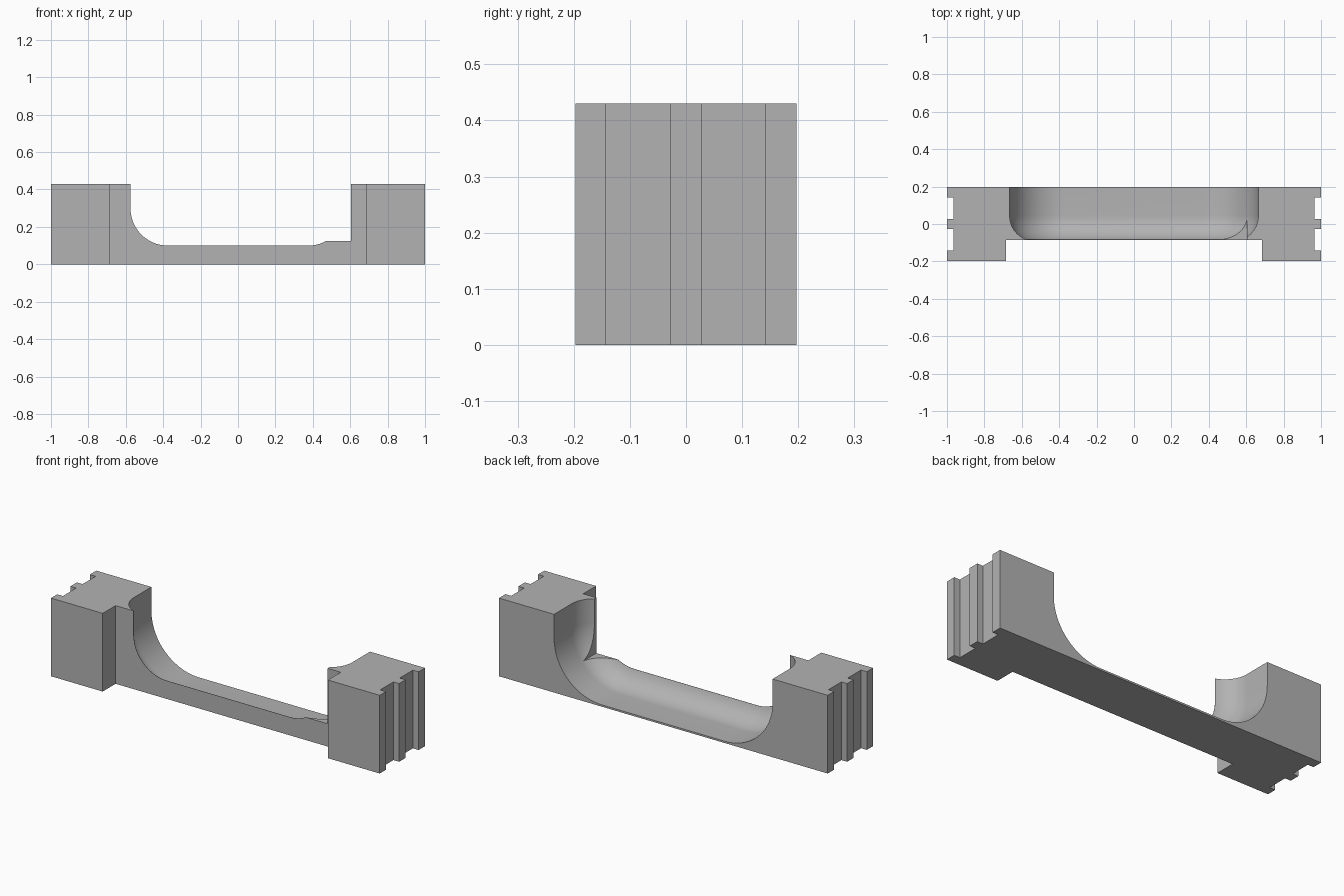
import bpy, bmesh, math

cube = bpy.data.objects.get("Cube")
if cube:
    bpy.data.objects.remove(cube, do_unlink=True)

grey = bpy.data.materials.new("plain grey")
grey.use_nodes = True
colour = (0.45, 0.45, 0.45, 1)
grey.diffuse_color = colour
grey.node_tree.nodes["Principled BSDF"].inputs["Base Color"].default_value = colour

HEIGHT = 0.43
FRONT, BACK = -0.085, 0.197


def loft(name, rings):
    """Closed solid through matching rings of points."""
    bm = bmesh.new()
    loops = [[bm.verts.new(p) for p in ring] for ring in rings]
    for a, b in zip(loops, loops[1:]):
        for i in range(len(a)):
            j = (i + 1) % len(a)
            bm.faces.new((a[i], a[j], b[j], b[i]))
    bm.faces.new(loops[0])
    bm.faces.new(loops[-1])
    bmesh.ops.recalc_face_normals(bm, faces=bm.faces)
    mesh = bpy.data.meshes.new(name)
    bm.to_mesh(mesh)
    bm.free()
    mesh.materials.append(grey)
    obj = bpy.data.objects.new(name, mesh)
    bpy.context.collection.objects.link(obj)
    return obj


def trough_section(y, inset):
    """U-shaped outline with rounded lower corners, shrunk by the inset."""
    cx, cz, r = 0.375, 0.3, 0.29 - inset
    steps = 20
    right = [(cx + r * math.sin(a), y, cz - r * math.cos(a))
             for a in (math.pi / 2 * i / steps for i in range(steps + 1))]
    right.append((cx + r, y, 0.6))
    return right + [(-x, y, z) for x, y, z in reversed(right)]


# Plan outline: end blocks with two grooves in each end, joined by the bridge
half = [(0.685, FRONT), (0.685, -0.197), (1, -0.197)]
for low, high in ((-0.143, -0.028), (0.028, 0.141)):
    half += [(1, low), (0.965, low), (0.965, high), (1, high)]
half.append((1, BACK))
plan = half + [(-x, y) for x, y in reversed(half)]
body = loft("bracket_body", [[(x, y, z) for x, y in plan] for z in (0, HEIGHT)])

# Rounded trough, narrowing towards the front lip
radius, centre = 0.137, 0.045
sections = [trough_section(0.3, 0)]
end_angle = math.acos(1 - 0.09 / radius)
for i in range(13):
    # the sweep stops where the inset reaches the lip
    a = end_angle * i / 12
    sections.append(trough_section(centre - radius * math.sin(a), radius * (1 - math.cos(a))))
sections.append(trough_section(-0.15, 0.09))
trough = loft("trough_cutter", sections)

# Square notch that leaves a small flat ledge in the left corner
notch_plan = [(0.3, -0.15), (0.605, -0.15), (0.605, 0.15), (0.3, 0.15)]
notch = loft("ledge_cutter", [[(x, y, z) for x, y in notch_plan] for z in (0.125, 0.6)])

for cutter in (trough, notch):
    cutter.hide_render = True
    cut = body.modifiers.new(cutter.name, "BOOLEAN")
    cut.operation = "DIFFERENCE"
    cut.solver = "EXACT"
    cut.object = cutter

# Apply the cuts, then remove the cutters
bpy.ops.object.select_all(action="DESELECT")
bpy.context.view_layer.objects.active = body
body.select_set(True)
for name in [m.name for m in body.modifiers]:
    bpy.ops.object.modifier_apply(modifier=name)
for cutter in (trough, notch):
    bpy.data.objects.remove(cutter, do_unlink=True)

bpy.ops.object.shade_smooth_by_angle(angle=math.radians(25))
